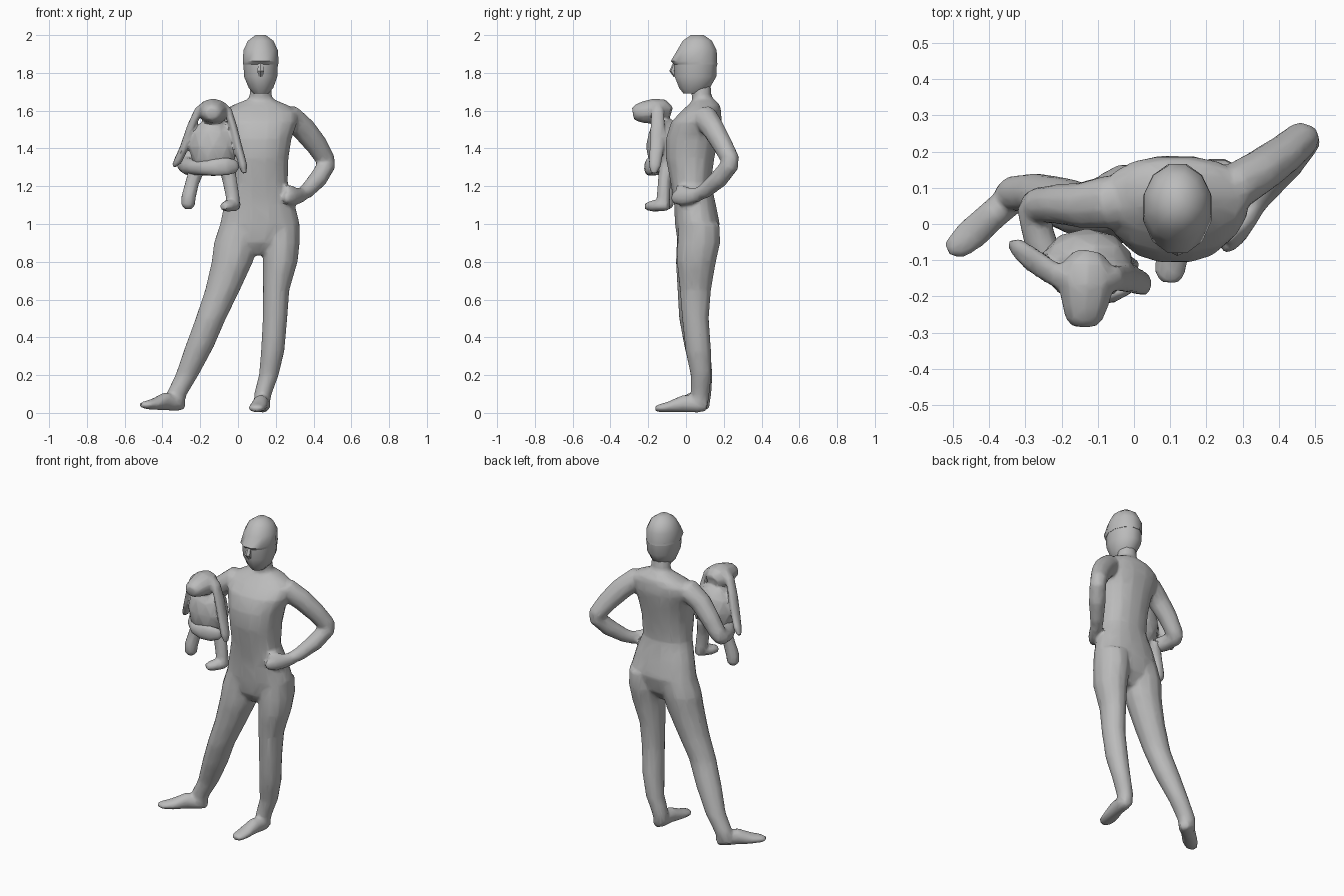
import bpy, bmesh, math
from mathutils import Vector

cube = bpy.data.objects.get("Cube")
if cube:
    bpy.data.objects.remove(cube)

grey = bpy.data.materials.new("plain grey")
grey.use_nodes = True
grey.diffuse_color = (0.5, 0.5, 0.5, 1)
grey.node_tree.nodes["Principled BSDF"].inputs["Base Color"].default_value = (0.5, 0.5, 0.5, 1)


def activate(obs):
    bpy.ops.object.select_all(action='DESELECT')
    for ob in obs:
        ob.select_set(True)
    bpy.context.view_layer.objects.active = obs[0]


def finish(name, bm):
    bmesh.ops.recalc_face_normals(bm, faces=bm.faces)
    me = bpy.data.meshes.new(name)
    bm.to_mesh(me)
    bm.free()
    me.materials.append(grey)
    ob = bpy.data.objects.new(name, me)
    bpy.context.collection.objects.link(ob)
    activate([ob])
    bpy.ops.object.shade_smooth_by_angle(angle=math.radians(40))
    return ob


def skin(name, rings):
    """Bridge a list of coordinate rings and cap both ends."""
    bm = bmesh.new()
    vs = [[bm.verts.new(p) for p in ring] for ring in rings]
    n = len(vs[0])
    for a, b in zip(vs, vs[1:]):
        for i in range(n):
            bm.faces.new((a[i], a[(i + 1) % n], b[(i + 1) % n], b[i]))
    bm.faces.new(vs[0])
    bm.faces.new(vs[-1])
    return finish(name, bm)


def loft(name, rows, sides=12, square=1.0):
    """Horizontal ovals: (x, y, z, x radius, y radius); square < 1 is boxier."""
    def bend(v):
        return math.copysign(abs(v) ** square, v)
    ang = [2 * math.pi * (i + 0.5) / sides for i in range(sides)]
    return skin(name, [[(x + rx * bend(math.cos(t)), y + ry * bend(math.sin(t)), z) for t in ang]
                       for x, y, z, rx, ry in rows])


def tube(name, rows, sides=10, hint=(0, 0, 1)):
    """Ellipses across a path: (x, y, z, side radius, radius along hint)."""
    pts = [Vector(r[:3]) for r in rows]
    rings = []
    for i, (p, r) in enumerate(zip(pts, rows)):
        d = (pts[min(i + 1, len(pts) - 1)] - pts[max(i - 1, 0)]).normalized()
        s = d.cross(Vector(hint)).normalized()
        u = s.cross(d)
        rings.append([p + s * r[3] * math.cos(t) + u * r[4] * math.sin(t)
                      for t in (2 * math.pi * (k + 0.5) / sides for k in range(sides))])
    return skin(name, rings)


def blob(name, centre, radii):
    bm = bmesh.new()
    bmesh.ops.create_icosphere(bm, subdivisions=2, radius=1)
    for v in bm.verts:
        v.co = Vector(c + k * r for c, k, r in zip(centre, v.co, radii))
    return finish(name, bm)


def fuse(name, parts, voxel, smooth, ratio):
    """Merge overlapping parts into one soft, coarsely faceted skin."""
    activate(parts)
    bpy.ops.object.join()
    ob = bpy.context.view_layer.objects.active
    ob.name = name
    m = ob.modifiers.new("merge", 'REMESH')
    m.mode, m.voxel_size = 'VOXEL', voxel
    m = ob.modifiers.new("soften", 'SMOOTH')
    m.factor, m.iterations = 0.5, smooth
    ob.modifiers.new("coarsen", 'DECIMATE').ratio = ratio
    for mod in list(ob.modifiers):
        bpy.ops.object.modifier_apply(modifier=mod.name)
    bpy.ops.object.shade_smooth_by_angle(angle=math.radians(40))


# Trunk and neck
body = [
    loft("torso", [
        (.1, .05, .835, .045, .05), (.1, .055, .9, .16, .1), (.116, .06, 1.0, .213, .12),
        (.114, .048, 1.1, .19, .112), (.112, .025, 1.22, .153, .108), (.112, .022, 1.35, .157, .13),
        (.113, .032, 1.45, .172, .14), (.115, .055, 1.54, .202, .135), (.115, .08, 1.595, .2, .108),
        (.118, .095, 1.63, .145, .085), (.12, .095, 1.66, .07, .055)], 16, .88),
    loft("neck", [(.12, .1, 1.58, .1, .085), (.12, .1, 1.635, .08, .066), (.12, .082, 1.68, .06, .053),
                  (.12, .07, 1.78, .055, .06)])]

# Legs
body += [
    loft("left_leg", [
        (.228, .07, 1.0, .1, .11), (.228, .068, .9, .101, .116), (.224, .055, .8, .094, .106),
        (.202, .05, .65, .071, .084), (.196, .05, .5, .066, .072), (.184, .065, .33, .063, .069),
        (.163, .08, .2, .053, .056), (.132, .075, .1, .047, .05), (.124, .07, .04, .042, .045)]),
    loft("right_leg", [
        (.02, .06, 1.0, .117, .107), (-.01, .058, .9, .12, .11), (-.03, .048, .8, .112, .104),
        (-.082, .042, .65, .094, .089), (-.144, .038, .5, .082, .076), (-.204, .06, .35, .077, .07),
        (-.27, .085, .2, .062, .056), (-.325, .085, .1, .056, .05), (-.338, .08, .04, .049, .045)])]

# Feet, from heel to toe
body += [
    tube("left_foot", [(.135, .112, .035, .025, .027), (.132, .07, .045, .042, .045),
                       (.12, -.01, .05, .043, .047), (.105, -.09, .031, .048, .029),
                       (.098, -.138, .025, .043, .022), (.095, -.162, .023, .025, .015)]),
    tube("right_foot", [(-.293, .107, .035, .028, .022), (-.325, .08, .05, .044, .042),
                        (-.385, .03, .062, .043, .049), (-.445, -.025, .046, .046, .031),
                        (-.487, -.06, .042, .039, .022), (-.516, -.072, .043, .02, .013)])]

# Left arm bent with the hand on the hip
body += [
    tube("left_upper_arm", [(.2, .085, 1.555, .06, .065), (.285, .105, 1.56, .068, .066),
                            (.35, .147, 1.5, .066, .06), (.415, .193, 1.42, .06, .054),
                            (.465, .235, 1.34, .051, .049), (.477, .241, 1.305, .036, .036)],
         10, (0, 1, 0)),
    tube("left_forearm", [(.482, .246, 1.36, .03, .03), (.47, .234, 1.315, .049, .049),
                          (.425, .175, 1.24, .05, .05), (.365, .1, 1.175, .041, .041),
                          (.325, .05, 1.15, .034, .036)], 10, (0, 1, 0)),
    tube("left_hand", [(.345, .07, 1.155, .03, .036), (.315, .02, 1.148, .031, .045),
                       (.285, -.03, 1.142, .028, .044), (.262, -.058, 1.138, .022, .034),
                       (.245, -.072, 1.135, .014, .02)]),
    tube("left_thumb", [(.32, .03, 1.165, .02, .02), (.28, -.02, 1.188, .018, .018),
                        (.258, -.05, 1.192, .012, .012)])]

# Right arm wrapped under the toy
body += [
    tube("right_upper_arm", [(.02, .075, 1.55, .065, .075), (-.07, .06, 1.56, .068, .074),
                             (-.145, .052, 1.5, .062, .064), (-.21, .055, 1.42, .057, .056),
                             (-.265, .052, 1.335, .05, .05), (-.282, .045, 1.295, .035, .035)],
         10, (0, 1, 0)),
    tube("right_forearm", [(-.277, .085, 1.33, .025, .028), (-.279, .045, 1.315, .046, .047),
                           (-.263, -.035, 1.305, .046, .048), (-.228, -.115, 1.3, .041, .043),
                           (-.175, -.172, 1.297, .035, .042), (-.12, -.195, 1.3, .029, .047),
                           (-.06, -.195, 1.305, .024, .05), (-.015, -.175, 1.305, .019, .04),
                           (.005, -.16, 1.305, .01, .018)])]
fuse("body", body, .01, 4, .12)

# Head: face and skull, nose, hair cap with a fringe
loft("head", [(.122, .035, 1.69, .04, .05), (.122, .045, 1.72, .067, .084),
              (.12, .05, 1.78, .091, .114), (.12, .052, 1.86, .095, .116)], 12)
tube("nose", [(.12, -.055, 1.85, .014, .014), (.12, -.072, 1.81, .02, .016),
              (.12, -.055, 1.785, .014, .012)], 6, (0, 1, 0))
loft("hair", [
    (.12, .052, 1.845, .096, .118), (.12, .042, 1.862, .098, .127), (.12, .058, 1.92, .094, .108),
    (.12, .06, 1.97, .07, .08), (.12, .06, 2.0, .028, .035)], 12)

# Soft toy: body, head
toy = [
    blob("toy_body", (-.13, -.112, 1.41), (.13, .1, .16)),
    tube("toy_head", [(-.125, -.085, 1.58, .045, .045), (-.13, -.12, 1.592, .076, .068),
                      (-.132, -.17, 1.597, .08, .068), (-.135, -.225, 1.592, .066, .058),
                      (-.138, -.26, 1.588, .054, .047), (-.138, -.281, 1.584, .035, .032)])]

# Long hanging ears
toy += [
    tube("toy_right_ear", [(-.17, -.15, 1.635, .024, .02), (-.21, -.145, 1.6, .036, .022),
                           (-.25, -.12, 1.51, .038, .023), (-.287, -.095, 1.4, .038, .023),
                           (-.318, -.07, 1.335, .032, .022), (-.34, -.055, 1.305, .014, .012)],
         8, (1, 0, 0)),
    tube("toy_left_ear", [(-.09, -.15, 1.635, .024, .02), (-.052, -.15, 1.6, .036, .022),
                          (-.025, -.15, 1.51, .04, .023), (.002, -.155, 1.4, .04, .024),
                          (.026, -.165, 1.31, .034, .024), (.035, -.17, 1.268, .016, .013)],
         8, (1, 0, 0))]

# Dangling legs and paws
toy += [
    tube("toy_right_leg", [(-.21, -.08, 1.31, .045, .045), (-.242, -.09, 1.22, .038, .035),
                           (-.262, -.1, 1.14, .04, .04), (-.264, -.1, 1.1, .038, .038),
                           (-.264, -.1, 1.08, .02, .02)], 8, (0, 1, 0)),
    tube("toy_left_leg", [(-.06, -.1, 1.31, .045, .045), (-.042, -.115, 1.22, .04, .036),
                          (-.028, -.12, 1.14, .038, .037), (-.025, -.12, 1.085, .036, .036)],
         8, (0, 1, 0)),
    tube("toy_left_paw", [(-.01, -.092, 1.1, .028, .028), (-.025, -.13, 1.1, .042, .035),
                          (-.055, -.175, 1.095, .04, .031), (-.077, -.209, 1.092, .024, .02)], 8)]
fuse("soft_toy", toy, .008, 3, .12)
